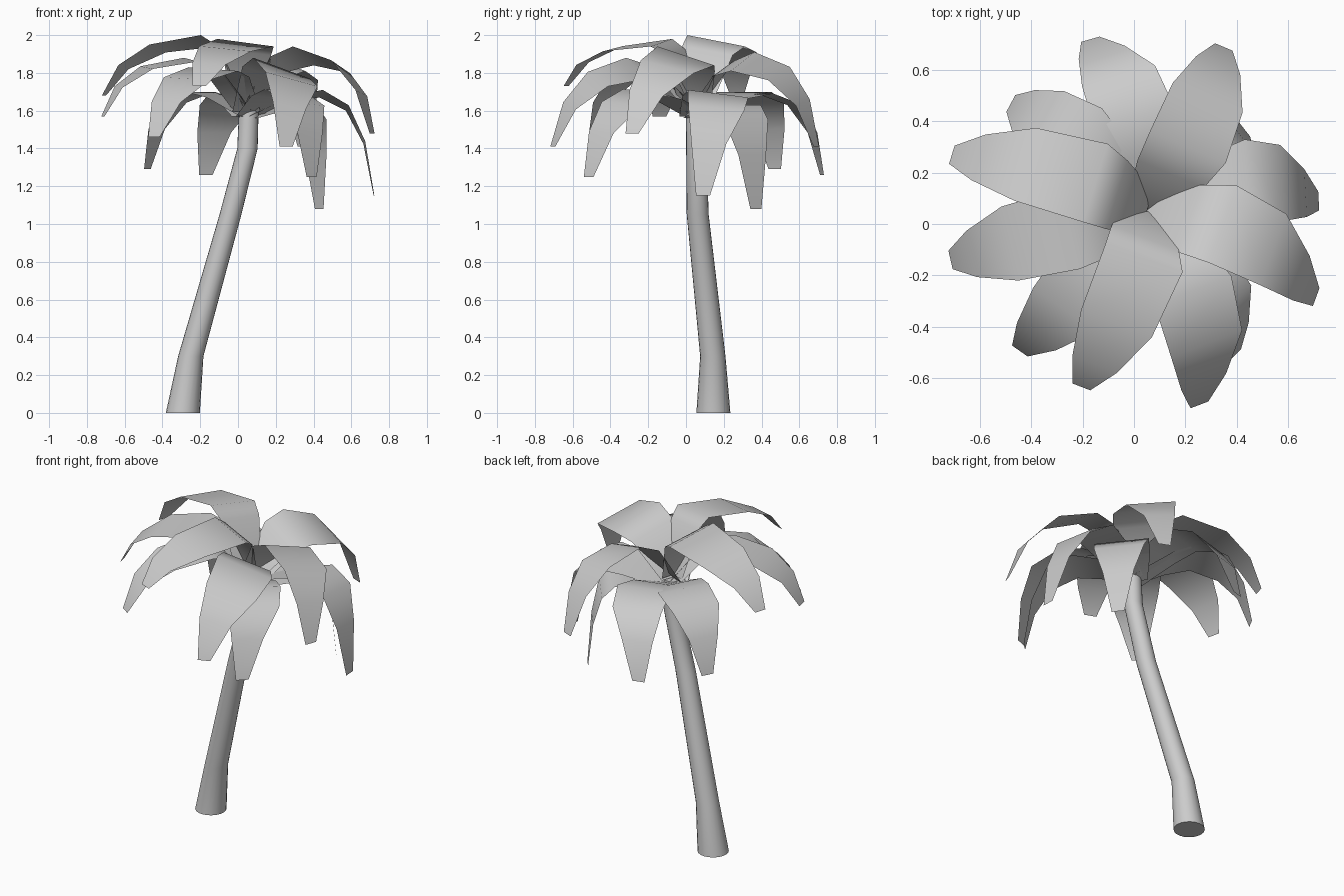
import bpy, bmesh, math
from mathutils import Vector

if "Cube" in bpy.data.objects:
    bpy.data.objects.remove(bpy.data.objects["Cube"])


def finish(bm, name, angle):
    bmesh.ops.recalc_face_normals(bm, faces=bm.faces)
    mesh = bpy.data.meshes.new(name)
    bm.to_mesh(mesh)
    bm.free()
    obj = bpy.data.objects.new(name, mesh)
    bpy.context.collection.objects.link(obj)
    bpy.ops.object.select_all(action='DESELECT')
    obj.select_set(True)
    bpy.context.view_layer.objects.active = obj
    bpy.ops.object.shade_smooth_by_angle(angle=math.radians(angle))
    return obj


def bridge(bm, a, b, closed):
    n = len(a)
    for i in range(n if closed else n - 1):
        j = (i + 1) % n
        bm.faces.new((a[i], a[j], b[j], b[i]))


# Leaning trunk: stacked rings (x, y, z, radius)
def make_trunk():
    path = [(-.292, .145, 0, .09), (-.25, .142, .3, .067),
            (-.04, .062, 1.05, .058), (.05, .055, 1.4, .054),
            (.057, .052, 1.6, .052)]
    sides = 20
    bm = bmesh.new()
    rings = []
    for x, y, z, r in path:
        rings.append([bm.verts.new((x + r * math.cos(2 * math.pi * i / sides),
                                    y + r * math.sin(2 * math.pi * i / sides), z))
                      for i in range(sides)])
    for a, b in zip(rings, rings[1:]):
        bridge(bm, a, b, True)
    bm.faces.new(rings[0][::-1])
    bm.faces.new(rings[-1])
    finish(bm, "trunk", 50)


# Frond: strip rising from the crown to an apex, then drooping to a blunt tip
def make_frond(index, ax, ay, az, heading, roll, tx, ty, tz):
    h = math.radians(heading)
    fwd = Vector((math.cos(h), math.sin(h), 0))
    right = Vector((math.sin(h), -math.cos(h), 0))
    apex, tip = Vector((ax, ay, az)), Vector((tx, ty, tz))
    base = Vector((.05, .05, 1.56 + .2 * max(0, az - 1.65)))
    d = tip - apex
    rise = apex - base
    lift = .85 if az > 1.75 else .75
    shoulder = base + Vector((rise.x * .58, rise.y * .58, rise.z * lift))
    rows = [(base, .085, 0), (shoulder, .14, .8), (apex, .16, 1)]
    # fractions: forward, sideways, drop, half width, roll
    for f, s, q, w, k in [(.5, .18, .14, .148, .7), (.82, .65, .48, .093, .35),
                          (1, 1, 1, .037, 0)]:
        p = apex + fwd * d.dot(fwd) * f + right * d.dot(right) * s
        p.z += d.z * q
        rows.append((p, w, k))
    bm = bmesh.new()
    strips = []
    for p, w, k in rows:
        side = right * w + Vector((0, 0, roll * k / 2))
        strips.append([bm.verts.new(p + side * t) for t in (-1, 1)])
    for a, b in zip(strips, strips[1:]):
        bridge(bm, a, b, False)
    finish(bm, f"frond_{index}", 80)


make_trunk()

# apex xyz, heading in degrees, sideways roll, tip xyz
fronds = [
    (.04, -.13, 1.96, -111, .04, -.205, -.635, 1.73),
    (-.15, .16, 1.97, 163, -.06, -.71, .27, 1.68),
    (-.25, -.02, 1.87, 193, .02, -.715, -.14, 1.57),
    (.345, 0, 1.89, -20, .10, .71, -.285, 1.48),
    (-.13, -.15, 1.82, -125, .02, -.445, -.495, 1.46),
    (.21, .30, 1.86, 67, -.10, .35, .69, 1.41),
    (.23, -.26, 1.825, -69, .11, .255, -.705, 1.41),
    (-.2, .31, 1.70, 152, 0, -.48, .47, 1.29),
    (0, .42, 1.69, 106, 0, -.17, .72, 1.26),
    (.26, -.22, 1.70, -46, .03, .39, -.515, 1.25),
    (.44, .17, 1.69, 3, .04, .72, .09, 1.15),
    (.32, .27, 1.63, 38, 0, .43, .37, 1.08),
]
for i, f in enumerate(fronds, 1):
    make_frond(i, *f)
